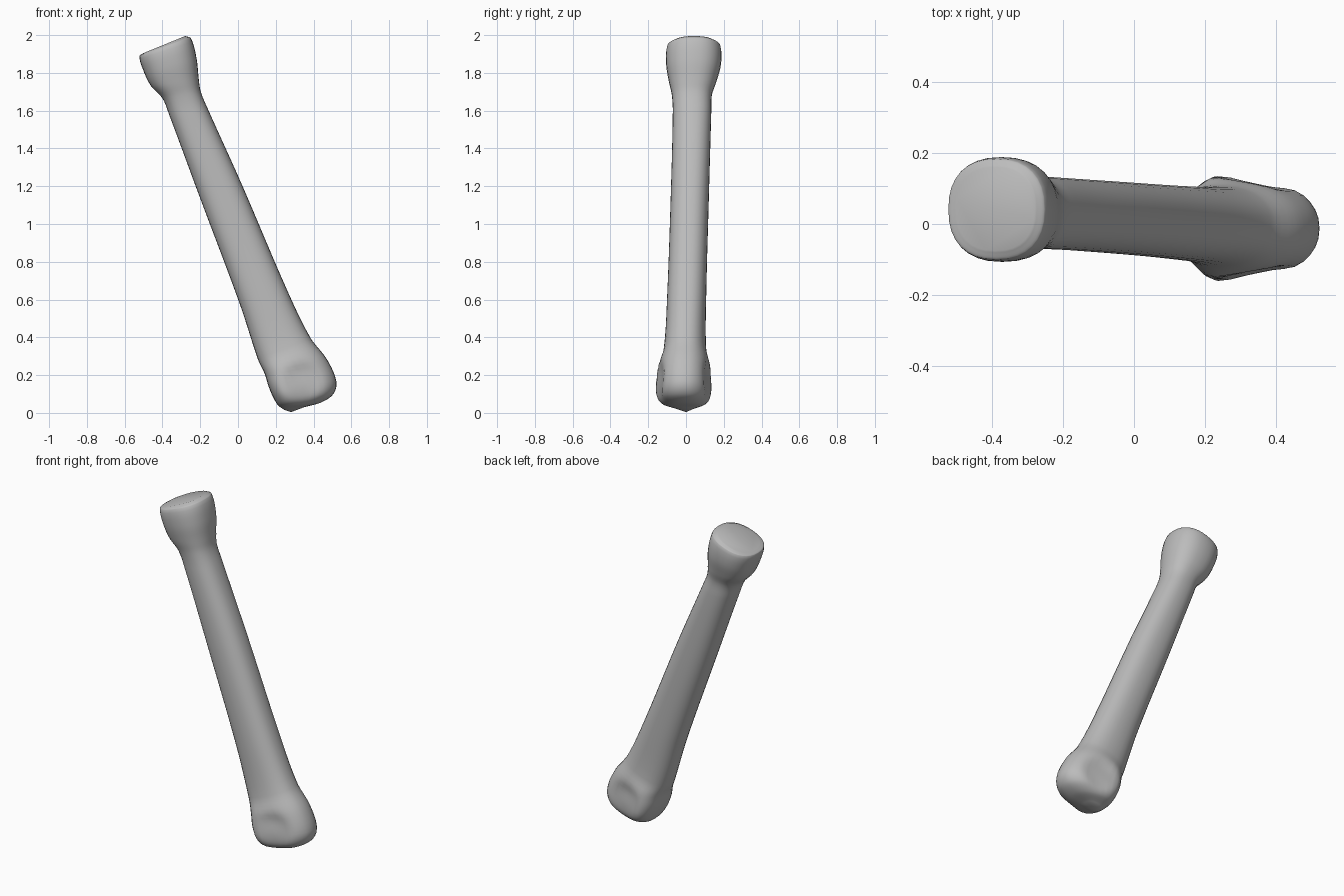
import bpy
import bmesh
import math
from mathutils import Vector

default_cube = bpy.data.objects.get("Cube")
if default_cube:
    bpy.data.objects.remove(default_cube, do_unlink=True)

SIDES = 32
STEPS = 5

# Cross-sections from top to bottom:
# left x, left z, right x, right z, front y, back y, side taper
SECTIONS = [
    (-.50, 1.905, -.28, 1.995, -.075, .16, 0),
    (-.522, 1.89, -.25, 1.985, -.10, .183, 0),
    (-.50, 1.81, -.22, 1.88, -.105, .185, 0),
    (-.46, 1.73, -.208, 1.77, -.09, .16, 0),
    (-.40, 1.665, -.197, 1.70, -.075, .137, 0),
    (-.365, 1.58, -.16, 1.61, -.07, .134, 0),
    (-.20, 1.135, .02, 1.21, -.08, .122, 0),
    (.01, .575, .26, .65, -.1, .107, 0),
    (.105, .285, .385, .395, -.118, .107, .05),
    (.14, .21, .47, .285, -.15, .13, .18),
    (.162, .14, .52, .17, -.168, .143, .25),
    (.185, .085, .505, .10, -.16, .135, .25),
    (.212, .04, .44, .055, -.12, .10, .2),
    (.245, .016, .35, .03, -.05, .04, 0),
]


def section_centre(row):
    return Vector((row[0] + row[2], row[4] + row[5], row[1] + row[3])) / 2


def smooth_rows(rows):
    """Interpolate the sections along the bone with a spline."""
    place = [0.0]
    for a, b in zip(rows, rows[1:]):
        place.append(place[-1] + (section_centre(b) - section_centre(a)).length)
    last = len(rows) - 1

    def slope(i, k):
        lo, hi = max(i - 1, 0), min(i + 1, last)
        return (rows[hi][k] - rows[lo][k]) / (place[hi] - place[lo])

    result = []
    for i in range(last):
        span = place[i + 1] - place[i]
        for step in range(STEPS):
            t = step / STEPS
            ease = t * t * (3 - 2 * t)
            out, into = t * (1 - t) ** 2 * span, t * t * (t - 1) * span
            result.append([
                rows[i][k] * (1 - ease) + rows[i + 1][k] * ease
                + slope(i, k) * out + slope(i + 1, k) * into
                for k in range(len(rows[i]))
            ])
    result.append(list(rows[last]))
    return result


def rounded(value, power=.85):
    return math.copysign(abs(value) ** power, value)


def section_points(row):
    """Rounded-square ring, wider towards its left where tapered."""
    centre = section_centre(row)
    across = Vector((row[2] - row[0], 0, row[3] - row[1])) / 2
    depth = (row[5] - row[4]) / 2
    for i in range(SIDES):
        angle = math.tau * i / SIDES
        c, s = rounded(math.cos(angle)), rounded(math.sin(angle))
        point = centre + across * c
        point.y += depth * s * (1 - row[6] * c)
        # Shallow hollows on both sides of the lower head
        gap = math.hypot(point.x - .34, point.z - .16) / .1
        point.y -= .03 * s * math.exp(-gap ** 4)
        yield point


# Bone body: loft the sections and close both ends
bm = bmesh.new()
rings = [[bm.verts.new(p) for p in section_points(row)]
         for row in smooth_rows(SECTIONS)]
for upper, lower in zip(rings, rings[1:]):
    for i in range(SIDES):
        j = (i + 1) % SIDES
        bm.faces.new((upper[i], lower[i], lower[j], upper[j]))
bm.faces.new(rings[0])
tip = bm.verts.new((.28, 0, .004))
for i in range(SIDES):
    bm.faces.new((rings[-1][i], tip, rings[-1][(i + 1) % SIDES]))
bmesh.ops.recalc_face_normals(bm, faces=bm.faces[:])

mesh = bpy.data.meshes.new("bone")
bm.to_mesh(mesh)
bm.free()
bone = bpy.data.objects.new("bone", mesh)
bpy.context.collection.objects.link(bone)

# Plain grey material
grey = bpy.data.materials.new("bone grey")
grey.use_nodes = True
colour = (.5, .5, .5, 1)
grey.diffuse_color = colour
grey.node_tree.nodes["Principled BSDF"].inputs["Base Color"].default_value = colour
mesh.materials.append(grey)

# Smooth shading with the sharp top rim kept
bpy.ops.object.select_all(action="DESELECT")
bone.select_set(True)
bpy.context.view_layer.objects.active = bone
bpy.ops.object.shade_smooth_by_angle(angle=math.radians(40))
